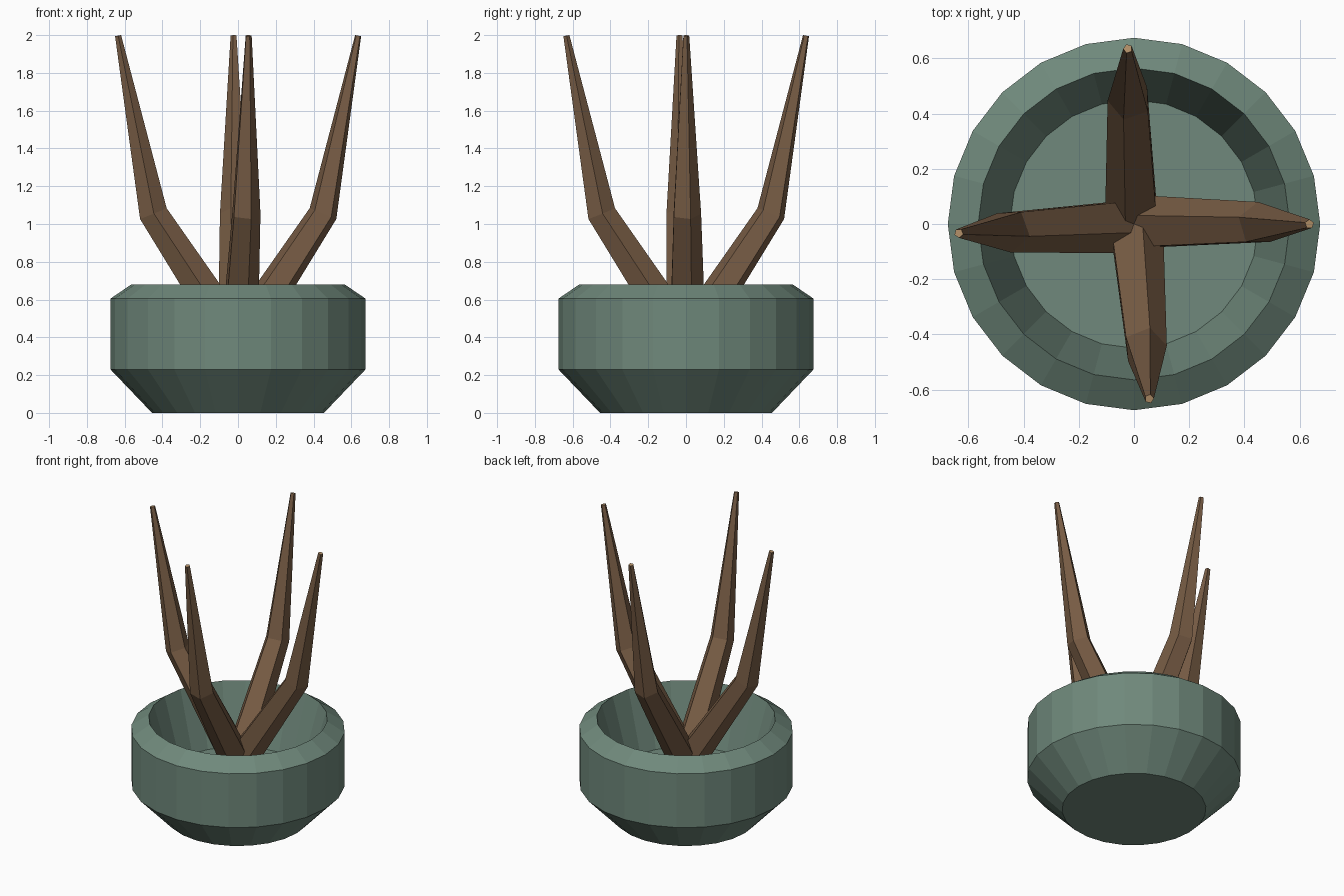
import bpy, bmesh, math
from mathutils import Vector

if "Cube" in bpy.data.objects:
    bpy.data.objects.remove(bpy.data.objects["Cube"])


def material(name, rgb):
    m = bpy.data.materials.new(name)
    m.diffuse_color = (*rgb, 1)
    m.use_nodes = True
    m.node_tree.nodes["Principled BSDF"].inputs["Base Color"].default_value = m.diffuse_color
    return m


GREEN = material("glazed_green", (0.16, 0.25, 0.20))
BROWN = material("bark_brown", (0.19, 0.11, 0.06))
TAN = material("cut_wood", (0.45, 0.28, 0.14))


def skin_rings(name, rings, mats):
    """Join rings of points with quads and cap both ends."""
    bm = bmesh.new()
    vs = [[bm.verts.new(p) for p in ring] for ring in rings]
    n = len(vs[0])
    for a, b in zip(vs, vs[1:]):
        for i in range(n):
            j = (i + 1) % n
            bm.faces.new((a[i], a[j], b[j], b[i]))
    bm.faces.new(vs[0][::-1])
    end = bm.faces.new(vs[-1])
    end.material_index = len(mats) - 1
    bmesh.ops.recalc_face_normals(bm, faces=bm.faces)
    mesh = bpy.data.meshes.new(name)
    bm.to_mesh(mesh)
    bm.free()
    for m in mats:
        mesh.materials.append(m)
    obj = bpy.data.objects.new(name, mesh)
    bpy.context.collection.objects.link(obj)
    return obj


# Pot: 24-sided bowl, outer profile up to the rim, then down to the inner floor
profile = [(0.455, 0), (0.675, 0.23), (0.675, 0.605), (0.565, 0.68), (0.45, 0.27)]
skin_rings("pot", [[(r * math.cos(k * math.tau / 24), r * math.sin(k * math.tau / 24), z)
                    for k in range(24)] for r, z in profile], [GREEN])

# Branches: five-sided tapered stems with one knee (outward distance, height, radius)
path = [(-0.025, 0.33, 0.107), (0.45, 1.055, 0.08), (0.636, 1.997, 0.017)]
for name, degrees in (("right", 0), ("back", 92), ("left", 183), ("front", 275)):
    az = math.radians(degrees)
    out = Vector((math.cos(az), math.sin(az), 0))
    side = Vector((-math.sin(az), math.cos(az), 0))
    up = Vector((0, 0, 1))
    pts = [out * x + up * z for x, z, r in path]
    dirs = [(b - a).normalized() for a, b in zip(pts, pts[1:])]
    tangents = [dirs[0], (dirs[0] + dirs[1]).normalized(), dirs[1]]
    rings = []
    for p, t, (x, z, r) in zip(pts, tangents, path):
        inner = t.cross(side)
        rings.append([p + side * (r * math.cos(k * math.tau / 5))
                      + inner * (r * math.sin(k * math.tau / 5)) for k in range(5)])
    skin_rings(name + "_branch", rings, [BROWN, TAN])
